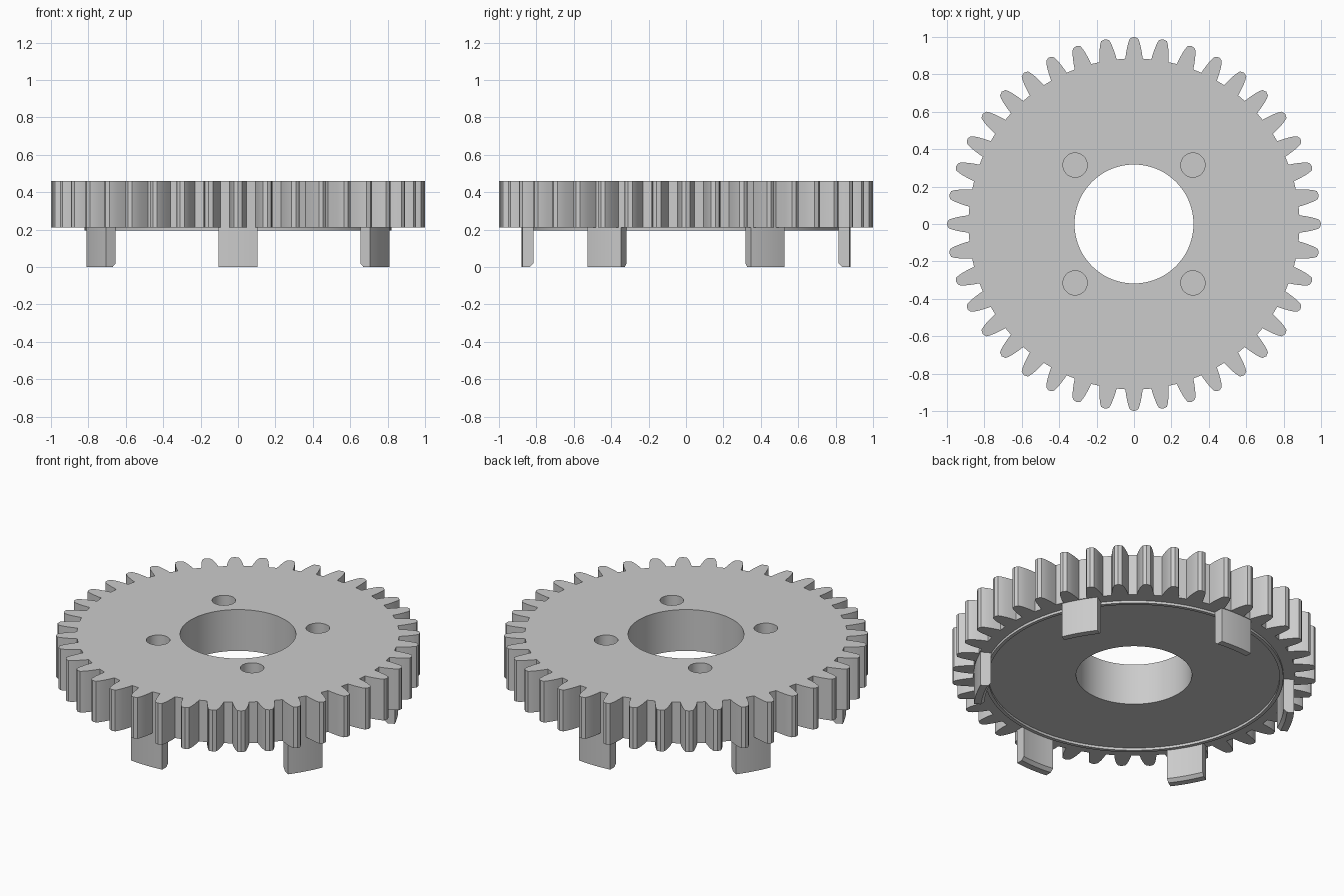
import bpy, bmesh, math

if "Cube" in bpy.data.objects:
    bpy.data.objects.remove(bpy.data.objects["Cube"], do_unlink=True)

TEETH = 40
TOP, BASE = 0.46, 0.21
BORE = 0.318

grey = bpy.data.materials.new("plain_grey")
grey.use_nodes = True
colour = (0.6, 0.6, 0.6, 1)
grey.diffuse_color = colour
grey.node_tree.nodes["Principled BSDF"].inputs["Base Color"].default_value = colour


def polar(r, a):
    return r * math.cos(a), r * math.sin(a)


def circle(r, cx=0, cy=0, n=96):
    return [(cx + r * math.cos(2 * math.pi * i / n),
             cy + r * math.sin(2 * math.pi * i / n)) for i in range(n)]


def prism(name, outline, z0, z1):
    """Extrude a closed outline between two heights."""
    bm = bmesh.new()
    face = bm.faces.new([bm.verts.new((x, y, z0)) for x, y in outline])
    out = bmesh.ops.extrude_face_region(bm, geom=[face], use_keep_orig=True)
    for v in out["geom"]:
        if isinstance(v, bmesh.types.BMVert):
            v.co.z = z1
    bmesh.ops.recalc_face_normals(bm, faces=bm.faces)
    mesh = bpy.data.meshes.new(name)
    bm.to_mesh(mesh)
    bm.free()
    mesh.materials.append(grey)
    obj = bpy.data.objects.new(name, mesh)
    bpy.context.collection.objects.link(obj)
    return obj


def cut(obj, cutter):
    """Subtract the cutter, bake the result and discard the cutter."""
    mod = obj.modifiers.new("cut", "BOOLEAN")
    mod.operation = "DIFFERENCE"
    mod.solver = "EXACT"
    mod.object = cutter
    bpy.context.view_layer.update()
    deps = bpy.context.evaluated_depsgraph_get()
    baked = bpy.data.meshes.new_from_object(obj.evaluated_get(deps))
    obj.modifiers.clear()
    obj.data = baked
    bpy.data.objects.remove(cutter, do_unlink=True)


def smooth(obj):
    bpy.ops.object.select_all(action="DESELECT")
    obj.select_set(True)
    bpy.context.view_layer.objects.active = obj
    bpy.ops.object.shade_smooth_by_angle(angle=math.radians(25))


# Gear body: curved tooth flanks given as (radius, half angle in degrees)
flank = [(0.885, 3.0), (0.92, 2.6), (0.95, 2.15), (0.975, 1.7), (0.993, 1.2)]
tooth = [(r, -a) for r, a in flank] + [(1.0, 0)] + [(r, a) for r, a in reversed(flank)]
outline = [polar(r, math.radians(a + 360 / TEETH * i))
           for i in range(TEETH) for r, a in tooth]
gear = prism("gear_body", outline, BASE, TOP)
cut(gear, prism("bore_cutter", circle(BORE), 0, 1))

# Four blind bolt holes in the top
for sx in (-1, 1):
    for sy in (-1, 1):
        cut(gear, prism("hole_cutter", circle(0.065, sx * 0.315, sy * 0.315, 40), TOP - 0.15, 1))
smooth(gear)

# Thin raised rim under the gear
rim = prism("underside_rim", circle(0.82, n=120), 0.195, BASE + 0.005)
cut(rim, prism("rim_cutter", circle(0.8, n=120), 0, 1))
smooth(rim)


# Six downward tabs with curved faces, parallel sides and a bevelled inner tip
def tab(index):
    half, steps = 0.104, 8
    ts = [half * (2 * i / steps - 1) for i in range(steps + 1)]
    outer = [(math.sqrt(0.88 ** 2 - t * t), t) for t in ts]
    inner = [(math.sqrt(0.823 ** 2 - t * t), t) for t in reversed(ts)]
    obj = prism("tab_%d" % (index + 1), outer + inner, 0, BASE + 0.01)
    bm = bmesh.new()
    bm.from_mesh(obj.data)
    edges = [e for e in bm.edges if all(
        v.co.z < 0.001 and math.hypot(v.co.x, v.co.y) < 0.85 for v in e.verts)]
    bmesh.ops.bevel(bm, geom=edges, offset=0.018, segments=1, affect="EDGES")
    bm.to_mesh(obj.data)
    bm.free()
    obj.rotation_euler.z = math.radians(30 + 60 * index)
    smooth(obj)


for i in range(6):
    tab(i)
